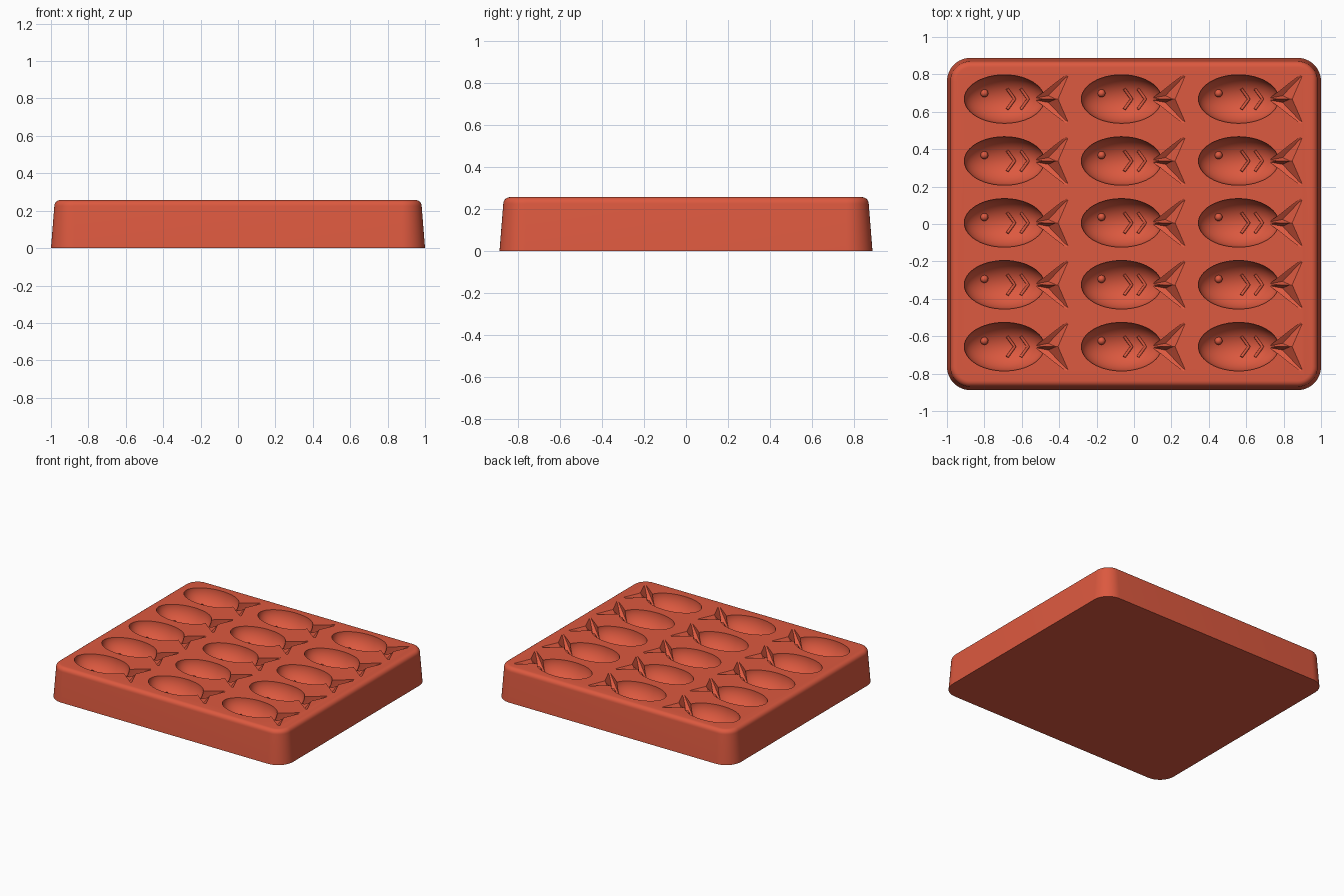
import bpy, bmesh, math
from mathutils import Vector, Matrix

old = bpy.data.objects.get("Cube")
if old:
    bpy.data.objects.remove(old, do_unlink=True)

TOP = 0.257
RX, RY, DEPTH = 0.215, 0.13, 0.14
CENTRES = [(-0.693 + 0.626 * i, 0.006 + 0.331 * j) for i in range(3) for j in range(-2, 3)]

red = bpy.data.materials.new("tomato red silicone")
red.use_nodes = True
colour = (0.72, 0.10, 0.05, 1)
red.diffuse_color = colour
red.node_tree.nodes["Principled BSDF"].inputs["Base Color"].default_value = colour


def make_object(name, bm):
    bmesh.ops.recalc_face_normals(bm, faces=bm.faces)
    mesh = bpy.data.meshes.new(name)
    bm.to_mesh(mesh)
    bm.free()
    obj = bpy.data.objects.new(name, mesh)
    bpy.context.collection.objects.link(obj)
    mesh.materials.append(red)
    return obj


def smooth(obj, angle):
    bpy.ops.object.select_all(action='DESELECT')
    obj.select_set(True)
    bpy.context.view_layer.objects.active = obj
    bpy.ops.object.shade_smooth_by_angle(angle=math.radians(angle))


def floor_z(dx, dy):
    """Height of the hollow at an offset from the fish centre."""
    return TOP - DEPTH * math.sqrt(max(0, 1 - (dx / RX) ** 2 - (dy / RY) ** 2))


# Tray block: stacked rounded rectangles, tapered, with a rolled top edge
def rounded_loop(bm, inset, z, steps=12):
    hx, hy, r = 1 - inset, 0.888 - inset, 0.125 - inset
    loop = []
    for k, (sx, sy) in enumerate([(1, 1), (-1, 1), (-1, -1), (1, -1)]):
        for s in range(steps + 1):
            a = math.pi / 2 * (k + s / steps)
            loop.append(bm.verts.new((sx * (hx - r) + r * math.cos(a),
                                      sy * (hy - r) + r * math.sin(a), z)))
    return loop


bm = bmesh.new()
layers = [(0, 0)]
for s in range(7):
    a = math.pi / 2 * s / 6
    layers.append((0.018 + 0.032 * (1 - math.cos(a)), TOP - 0.032 * (1 - math.sin(a))))
loops = [rounded_loop(bm, *layer) for layer in layers]
for low, high in zip(loops, loops[1:]):
    for i in range(len(low)):
        j = (i + 1) % len(low)
        bm.faces.new((low[i], low[j], high[j], high[i]))
bm.faces.new(loops[0][::-1])
bm.faces.new(loops[-1])
tray = make_object("tray", bm)

# Cutters for the fish bodies
cutters = []
bm = bmesh.new()
for x, y in CENTRES:
    shape = Matrix.Translation((x, y, TOP)) @ Matrix.Diagonal((RX, RY, DEPTH, 1))
    bmesh.ops.create_uvsphere(bm, u_segments=48, v_segments=25, radius=1, matrix=shape)
cutters.append(make_object("body_cutter", bm))

# Cutters for the two tail lobes: V grooves rising towards the tip
for side in (1, -1):
    bm = bmesh.new()
    for x, y in CENTRES:
        rim = [(0.165, -0.004), (0.165, 0.045), (0.207, 0.024), (0.332, 0.130),
               (0.340, 0.122), (0.285, -0.004)]
        pts = [(px, py, z) for px, py in rim for z in (0, 0.05)]
        pts += [(0.165, 0.005, -0.085), (0.235, 0.018, -0.075), (0.325, 0.112, -0.012)]
        verts = [bm.verts.new((x + px, y + side * py, TOP + pz)) for px, py, pz in pts
                 if (px, py) != (0.165, 0.045)]
        hull = bmesh.ops.convex_hull(bm, input=verts)
        loose = [v for v in hull["geom_interior"] if isinstance(v, bmesh.types.BMVert)]
        bmesh.ops.delete(bm, geom=loose, context='VERTS')
    cutters.append(make_object("tail_cutter", bm))

bpy.context.view_layer.objects.active = tray
for cutter in cutters:
    cutter.hide_render = True
    mod = tray.modifiers.new("fish hollow", 'BOOLEAN')
    mod.operation = 'DIFFERENCE'
    mod.solver = 'EXACT'
    mod.object = cutter
    bpy.ops.object.modifier_apply(modifier=mod.name)
for cutter in cutters:
    bpy.data.objects.remove(cutter, do_unlink=True)
smooth(tray, 30)

# Eyes: small beads on the hollow walls
bm = bmesh.new()
for x, y in CENTRES:
    ex, ey = -0.107, 0.031
    spot = Matrix.Translation((x + ex, y + ey, floor_z(ex, ey) + 0.006))
    bmesh.ops.create_uvsphere(bm, u_segments=16, v_segments=10, radius=0.021, matrix=spot)
smooth(make_object("fish_eyes", bm), 60)

# Ribs: thin chevrons following the hollow floor
ribs = bpy.data.curves.new("fish_ribs", 'CURVE')
ribs.dimensions = '3D'
ribs.bevel_depth = 0.008
ribs.bevel_resolution = 2
ribs.use_fill_caps = True
for x, y in CENTRES:
    for start in (0.015, 0.088):
        spline = ribs.splines.new('POLY')
        spline.points.add(10)
        for k, point in enumerate(spline.points):
            dy = 0.055 * (k - 5) / 5
            dx = start + 0.04 * (1 - abs(k - 5) / 5)
            point.co = (x + dx, y + dy, floor_z(dx, dy) + 0.002, 1)
ribs.materials.append(red)
bpy.context.collection.objects.link(bpy.data.objects.new("fish_ribs", ribs))
